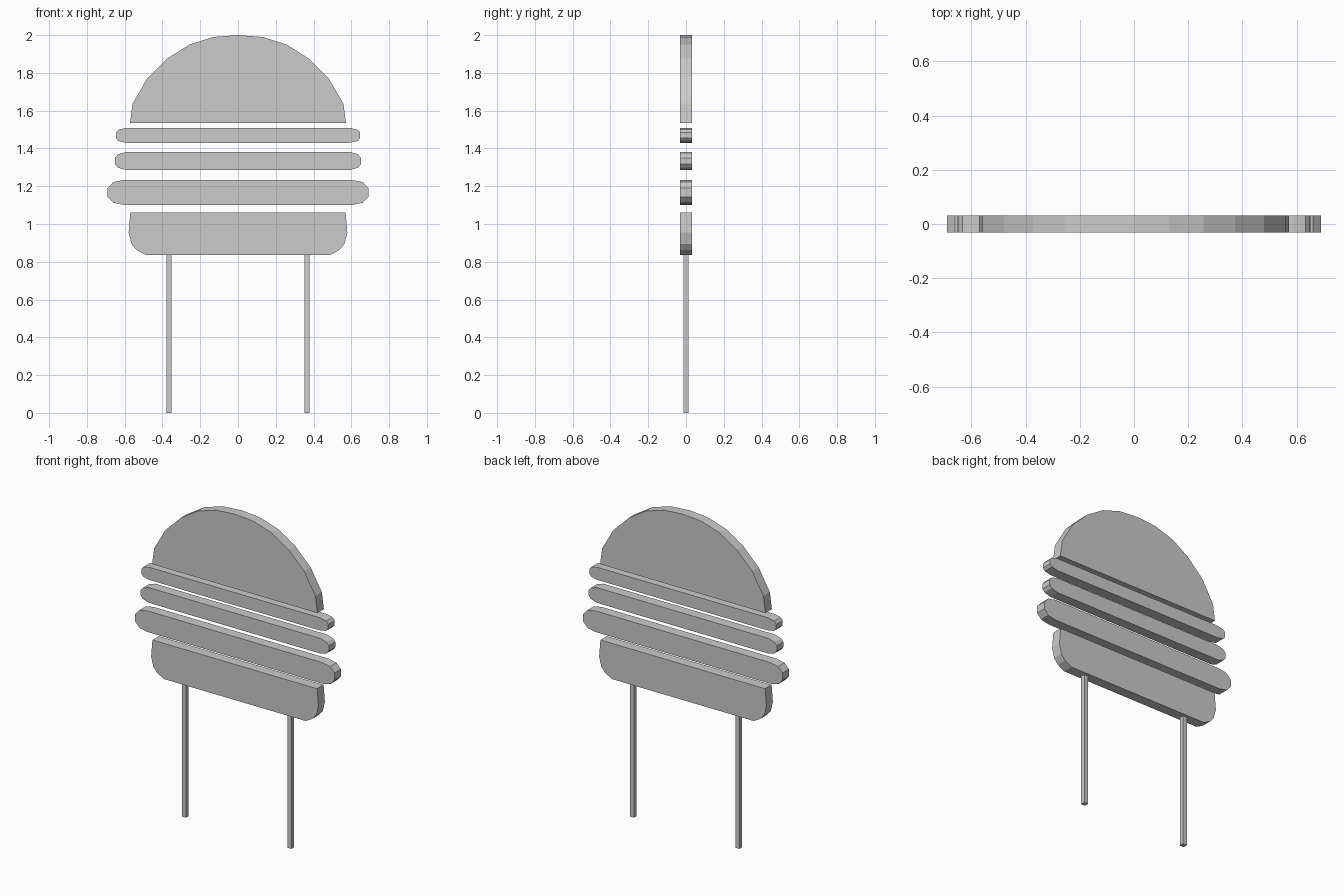
import bpy, bmesh

if "Cube" in bpy.data.objects:
    bpy.data.objects.remove(bpy.data.objects["Cube"])

HALF_DEPTH = 0.032


def slab(name, half):
    """Extrude a left-right symmetric profile; half lists its right side, top to bottom."""
    mirrored = [(-x, z) for x, z in reversed(half) if x > 0]
    bm = bmesh.new()
    face = bm.faces.new([bm.verts.new((x, -HALF_DEPTH, z)) for x, z in half + mirrored])
    ext = bmesh.ops.extrude_face_region(bm, geom=[face])
    verts = [g for g in ext["geom"] if isinstance(g, bmesh.types.BMVert)]
    bmesh.ops.translate(bm, verts=verts, vec=(0, 2 * HALF_DEPTH, 0))
    bmesh.ops.recalc_face_normals(bm, faces=bm.faces)
    mesh = bpy.data.meshes.new(name)
    bm.to_mesh(mesh)
    bm.free()
    bpy.context.collection.objects.link(bpy.data.objects.new(name, mesh))


def filling(name, x_end, x_mid, x_flat, z_low, z_high, chamfer, nick):
    """Flat bar with faceted round ends."""
    slab(name, [(x_flat, z_high), (x_mid, z_high - nick), (x_end, z_high - chamfer),
                (x_end, z_low + chamfer), (x_mid, z_low + nick), (x_flat, z_low)])


# Buns
slab("top_bun", [(0, 2.0), (0.13, 1.99), (0.257, 1.95), (0.373, 1.877),
                 (0.48, 1.772), (0.558, 1.637), (0.572, 1.534)])
slab("bottom_bun", [(0.57, 1.06), (0.579, 0.954), (0.564, 0.895),
                    (0.537, 0.862), (0.49, 0.837)])

# Fillings between the buns
filling("upper_filling", 0.647, 0.633, 0.59, 1.43, 1.509, 0.025, 0.009)
filling("middle_filling", 0.651, 0.636, 0.595, 1.286, 1.381, 0.031, 0.013)
filling("patty", 0.69, 0.66, 0.605, 1.101, 1.233, 0.043, 0.011)

# Square legs
for side, x in (("left", -0.365), ("right", 0.365)):
    bpy.ops.mesh.primitive_cube_add(size=1, location=(x, 0, 0.4185))
    leg = bpy.context.object
    leg.name = side + "_leg"
    leg.scale = (0.028, 0.028, 0.837)
